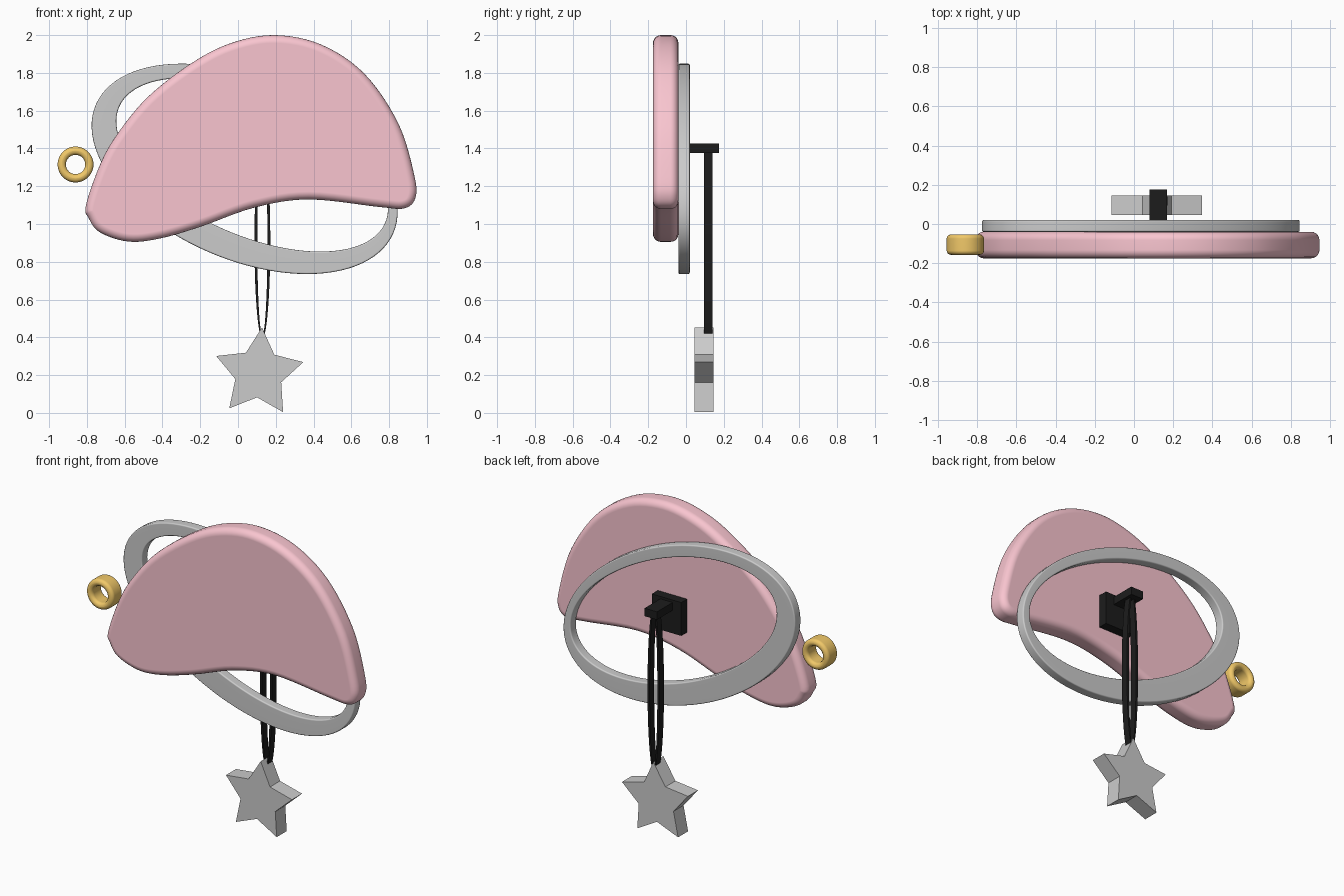
import bpy, bmesh, math
from mathutils import Vector

if "Cube" in bpy.data.objects:
    bpy.data.objects.remove(bpy.data.objects["Cube"])


def material(name, color):
    m = bpy.data.materials.new(name)
    m.diffuse_color = (*color, 1)
    m.use_nodes = True
    m.node_tree.nodes["Principled BSDF"].inputs["Base Color"].default_value = m.diffuse_color
    return m


PINK = material("pink", (0.95, 0.56, 0.63))
GOLD = material("gold", (0.88, 0.58, 0.14))
BLACK = material("black", (0.012, 0.012, 0.012))


def ellipse(cx, cz, a, b, tilt=0, n=96):
    ct, st = math.cos(math.radians(tilt)), math.sin(math.radians(tilt))
    pts = []
    for i in range(n):
        u, v = a * math.cos(2 * math.pi * i / n), b * math.sin(2 * math.pi * i / n)
        pts.append((cx + u * ct - v * st, cz + u * st + v * ct))
    return pts


def smooth_loop(points, steps=6):
    """Closed Catmull-Rom curve through the points."""
    p = [Vector(q) for q in points]
    n, out = len(p), []
    for i in range(n):
        a, b, c, d = p[i - 1], p[i], p[(i + 1) % n], p[(i + 2) % n]
        for k in range(steps):
            t = k / steps
            out.append(0.5 * (2 * b + (c - a) * t + (2 * a - 5 * b + 4 * c - d) * t * t
                              + (3 * b - a - 3 * c + d) * t ** 3))
    return out


def slab(name, outer, y0, y1, inner=None, bevel=0, segments=4, mat=None, smooth=True):
    """Outline in the xz plane, extruded along y, optionally with a hole."""
    bm = bmesh.new()
    loops = [[[bm.verts.new((x, y, z)) for x, z in pts] for y in (y0, y1)]
             for pts in (outer, inner) if pts]
    n = len(outer)
    for front, back in loops:
        for i in range(n):
            j = (i + 1) % n
            bm.faces.new((front[i], front[j], back[j], back[i]))
    for side in (0, 1):
        if inner:
            o, h = loops[0][side], loops[1][side]
            for i in range(n):
                j = (i + 1) % n
                bm.faces.new((o[i], o[j], h[j], h[i]))
        else:
            bm.faces.new(loops[0][side])
    bmesh.ops.recalc_face_normals(bm, faces=bm.faces[:])
    if bevel:
        rims = [bm.edges.get((l[i], l[(i + 1) % n])) for pair in loops for l in pair for i in range(n)]
        bmesh.ops.bevel(bm, geom=rims, offset=bevel, offset_type='OFFSET', segments=segments,
                        profile=0.5, affect='EDGES', clamp_overlap=False)
    me = bpy.data.meshes.new(name)
    bm.to_mesh(me)
    bm.free()
    ob = bpy.data.objects.new(name, me)
    bpy.context.collection.objects.link(ob)
    if mat:
        me.materials.append(mat)
    if smooth:
        bpy.ops.object.select_all(action='DESELECT')
        ob.select_set(True)
        bpy.context.view_layer.objects.active = ob
        bpy.ops.object.shade_smooth_by_angle(angle=math.radians(32))
        if bevel:
            w = ob.modifiers.new("flat_faces", 'WEIGHTED_NORMAL')
            w.keep_sharp = True
    return ob


def rect(x0, x1, z0, z1):
    return [(x0, z0), (x1, z0), (x1, z1), (x0, z1)]


# Curved pink front panel
panel = [(-0.805, 1.10), (-0.73, 1.315), (-0.64, 1.475), (-0.48, 1.67), (-0.256, 1.845),
         (-0.045, 1.955), (0.19, 2.0), (0.44, 1.95), (0.67, 1.795), (0.85, 1.53),
         (0.935, 1.25), (0.938, 1.135), (0.88, 1.083), (0.75, 1.09), (0.375, 1.13),
         (0.087, 1.087), (-0.2, 0.985), (-0.415, 0.923), (-0.58, 0.907), (-0.73, 0.955),
         (-0.79, 1.03)]
slab("front_panel", smooth_loop(panel), -0.175, -0.04, bevel=0.042, segments=5, mat=PINK)

# Tilted oval ring behind the panel
slab("oval_ring", ellipse(0.035, 1.292, 0.858, 0.48, -23.4), -0.04, 0.02,
     inner=ellipse(0.075, 1.313, 0.768, 0.372, -23.6), bevel=0.008, segments=3)

# Small gold eyelet at the left
slab("eyelet", ellipse(-0.86, 1.315, 0.095, 0.095, n=48), -0.157, -0.053,
     inner=ellipse(-0.86, 1.315, 0.051, 0.051, n=48), bevel=0.0215, segments=5, mat=GOLD)

# Square mount and hanging peg
slab("mount_plate", rect(0.02, 0.225, 1.23, 1.44), -0.042, 0.019, mat=BLACK, smooth=False)
slab("peg", rect(0.08, 0.167, 1.375, 1.425), 0.018, 0.175, mat=BLACK, smooth=False)

# Cord loop
slab("cord_loop", ellipse(0.129, 0.91, 0.042, 0.514), 0.095, 0.14,
     inner=ellipse(0.129, 0.91, 0.027, 0.496), mat=BLACK)

# Star pendant
star = []
for i in range(10):
    r = 0.243 if i % 2 == 0 else 0.128
    a = math.radians(86 - 36 * i)
    star.append((0.11 + r * math.cos(a), 0.21 + r * math.sin(a)))
slab("star_pendant", star, 0.045, 0.145, smooth=False)
